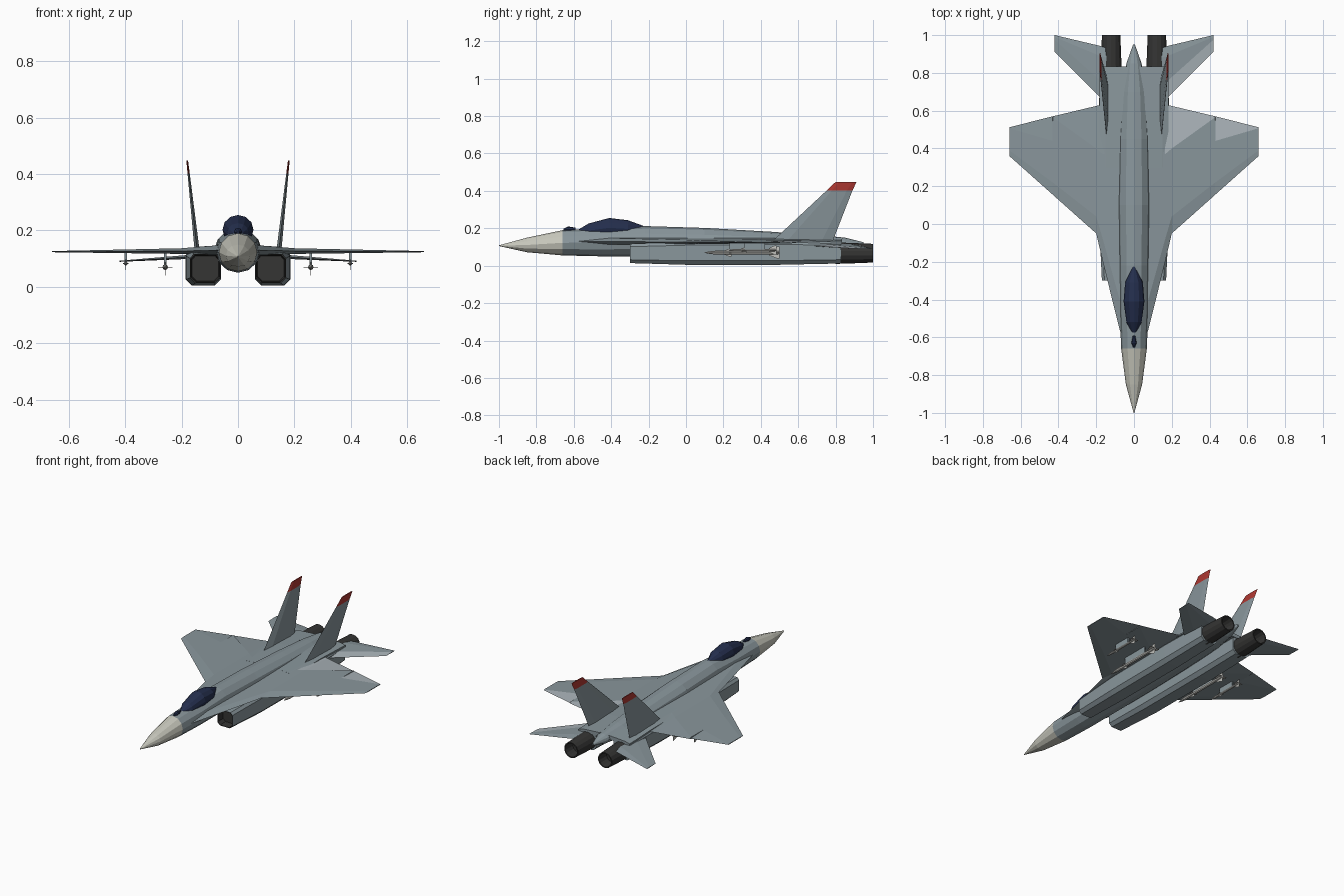
import bpy, bmesh, math
from mathutils import Vector

if "Cube" in bpy.data.objects:
    bpy.data.objects.remove(bpy.data.objects["Cube"])


def material(name, r, g, b):
    m = bpy.data.materials.new(name)
    m.use_nodes = True
    m.diffuse_color = (r, g, b, 1)
    m.node_tree.nodes["Principled BSDF"].inputs["Base Color"].default_value = (r, g, b, 1)
    return m


HULL = material("hull grey", 0.25, 0.305, 0.33)
LIGHT = material("light panel grey", 0.40, 0.45, 0.48)
CREAM = material("nose cream", 0.58, 0.58, 0.51)
NAVY = material("canopy navy", 0.018, 0.028, 0.075)
DARK = material("dark metal", 0.035, 0.035, 0.034)
RED = material("fin tip red", 0.43, 0.04, 0.032)
WHITE = material("missile grey", 0.55, 0.55, 0.52)


def loft(name, rings, mats, rule=None):
    """Skin a list of equal rings; rule(strip, side) picks the material index."""
    bm = bmesh.new()
    rows = [[bm.verts.new(p) for p in ring] for ring in rings]
    n = len(rings[0])
    for i in range(len(rows) - 1):
        for j in range(n):
            k = (j + 1) % n
            f = bm.faces.new((rows[i][j], rows[i][k], rows[i + 1][k], rows[i + 1][j]))
            f.material_index = rule(i, j) if rule else 0
    for row, strip in ((rows[0], 0), (rows[-1], len(rows) - 2)):
        bm.faces.new(row).material_index = rule(strip, 1) if rule else 0
    bmesh.ops.recalc_face_normals(bm, faces=bm.faces)
    mesh = bpy.data.meshes.new(name)
    bm.to_mesh(mesh)
    bm.free()
    for m in mats:
        mesh.materials.append(m)
    ob = bpy.data.objects.new(name, mesh)
    bpy.context.collection.objects.link(ob)
    return ob


def oval(y, w, z0, z1, x=0, n=12):
    """Ring across y: half width w, from height z0 to z1."""
    c, h = (z0 + z1) / 2, (z1 - z0) / 2
    return [Vector((x + w * math.sin(math.tau * i / n), y, c + h * math.cos(math.tau * i / n)))
            for i in range(n)]


def foil(s, x, z, le, fore, aft, te, t, upright=False):
    """Six-point wing section running along y."""
    up = Vector((t * s, 0, 0)) if upright else Vector((0, 0, t))
    pts = ((le, 0), (fore, 1), (aft, 1), (te, 0), (aft, -1), (fore, -1))
    return [Vector((x * s, y, z)) + up * k for y, k in pts]


def box(name, lo, hi, mat):
    rings = [[(lo[0], y, lo[2]), (hi[0], y, lo[2]), (hi[0], y, hi[2]), (lo[0], y, hi[2])]
             for y in (lo[1], hi[1])]
    return loft(name, rings, [mat])


# Fuselage with a cream nose cone
body = [(-1, .002, .105, .109), (-.85, .043, .072, .150), (-.66, .068, .055, .190),
        (-.45, .076, .050, .198), (-.22, .079, .050, .212), (.1, .085, .055, .202),
        (.45, .080, .065, .182), (.7, .065, .075, .165), (.85, .040, .088, .150),
        (.95, .005, .110, .125)]
loft("fuselage", [oval(*r) for r in body], [HULL, CREAM], lambda i, j: int(i < 2))

# Canopy and the small sensor ahead of it
canopy = [(-.58, .010, .17, .190), (-.52, .040, .15, .226), (-.41, .055, .15, .255),
          (-.31, .047, .15, .243), (-.22, .006, .17, .210)]
loft("canopy", [oval(*r) for r in canopy], [NAVY])
loft("nose_sensor", [oval(-.655, .004, .185, .198, n=8), oval(-.63, .014, .18, .210, n=8),
                     oval(-.59, .006, .185, .203, n=8)], [NAVY])


def duct(s, y, x0, x1, z0, z1, k=1):
    """Chamfered box ring, scaled by k about its middle."""
    cx, cz, w, h = (x0 + x1) / 2, (z0 + z1) / 2, (x1 - x0) / 2 * k, (z1 - z0) / 2 * k
    shape = ((-.65, -1), (.65, -1), (1, -.65), (1, .7), (.75, 1), (-.75, 1), (-1, .7), (-1, -.65))
    return [(s * (cx + w * a), y, cz + h * b) for a, b in shape]


def missile(side, s, x, z, y0, y1, r, span, top):
    length = y1 - y0
    rings = [oval(y0 + length * f, r * k, z - r * k, z + r * k, s * x, 8)
             for f, k in ((0, .1), (.06, .65), (.14, 1), (.97, 1), (1, .7))]
    loft(side + "_missile_body", rings, [WHITE])
    # Crossed tail fins and smaller forward fins
    for label, f0, f1, reach in (("tail", .86, .97, span), ("front", .25, .33, span * .65)):
        a, b = y0 + length * f0, y0 + length * f1
        for dirn, dx, dz in (("flat", reach, .0015), ("upright", .0015, reach)):
            loft(f"{side}_missile_{label}_fins_{dirn}",
                 [oval(a, dx * .45, z - dz * .45, z + dz * .45, s * x, 4),
                  [(s * x + i * dx, y, z + k * dz) for y in (b,)
                   for i, k in ((0, 1), (1, 0), (0, -1), (-1, 0))],
                  oval(b + .012, dx, z - dz, z + dz, s * x, 4)], [WHITE])
    # Pylon up to the wing
    mid = y0 + length * .55
    box(side + "_pylon", (s * x - .005, mid - length * .22, z),
        (s * x + .005, mid + length * .22, top), HULL)


for side, s in (("left", 1), ("right", -1)):
    panel = int(s > 0)

    # Engine nacelle with a recessed dark intake
    full = [(-.3, .062, .170, .014, .117), (0, .060, .184, .005, .128),
            (.5, .060, .186, .005, .132), (.83, .062, .182, .012, .128)]
    rings = [duct(s, -.25, *full[0][1:], .86), duct(s, *full[0], .93)]
    rings += [duct(s, *f) for f in full]
    loft(side + "_nacelle", rings, [HULL, DARK], lambda i, j: int(i < 2))

    # Exhaust nozzle, hollow at the back
    cx = s * .121
    noz = [(.80, .057), (.85, .056), (1, .050), (1, .043), (.93, .038)]
    loft(side + "_nozzle", [oval(y, r, .067 - r, .067 + r, cx, 14) for y, r in noz], [DARK])

    # Rear deck between the spine and the tail
    deck = [(.3, .130, .142), (.6, .125, .142), (.835, .115, .134)]
    loft(side + "_rear_deck",
         [[(s * .03, y, a), (s * .182, y, a), (s * .182, y, b - .008), (s * .15, y, b),
           (s * .03, y, b + .008)] for y, a, b in deck], [HULL])

    # Main wing with its long root extension and trailing flaps
    wing = [(.055, .130, -.62, -.45, .37, .65, .018), (.076, .130, -.56, -.40, .37, .645, .017),
            (.165, .128, -.20, -.08, .37, .632, .012), (.2, .127, -.05, .04, .40, .625, .010),
            (.43, .126, .155, .22, .565, .570, .006), (.431, .126, .156, .22, .44, .570, .006),
            (.66, .125, .36, .39, .507, .512, .002)]
    loft(side + "_wing", [foil(s, *w) for w in wing], [HULL, LIGHT],
         lambda i, j: panel if j == 2 and i > 1 else 0)

    # Drooped tailplane
    tail = [(.14, .108, .63, .725, .88, .93, .008), (.18, .106, .67, .76, .89, .943, .007),
            (.42, .091, .91, .975, .99, 1, .002)]
    loft(side + "_tailplane", [foil(s, *t) for t in tail], [HULL, LIGHT],
         lambda i, j: panel if j == 0 else 0)

    # Canted fin with a red tip
    fin = [(.144, .12, .45, .53, .72, .78, .009), (.175, .402, .752, .78, .86, .89, .004),
           (.180, .448, .80, .82, .89, .912, .003)]
    loft(side + "_fin", [foil(s, *f, upright=True) for f in fin], [HULL, RED],
         lambda i, j: int(i == 1))

    # Weapons under the wing
    missile(side + "_inner", s, .258, .070, .10, .50, .010, .032, .122)
    missile(side + "_outer", s, .398, .083, .23, .48, .007, .024, .124)
